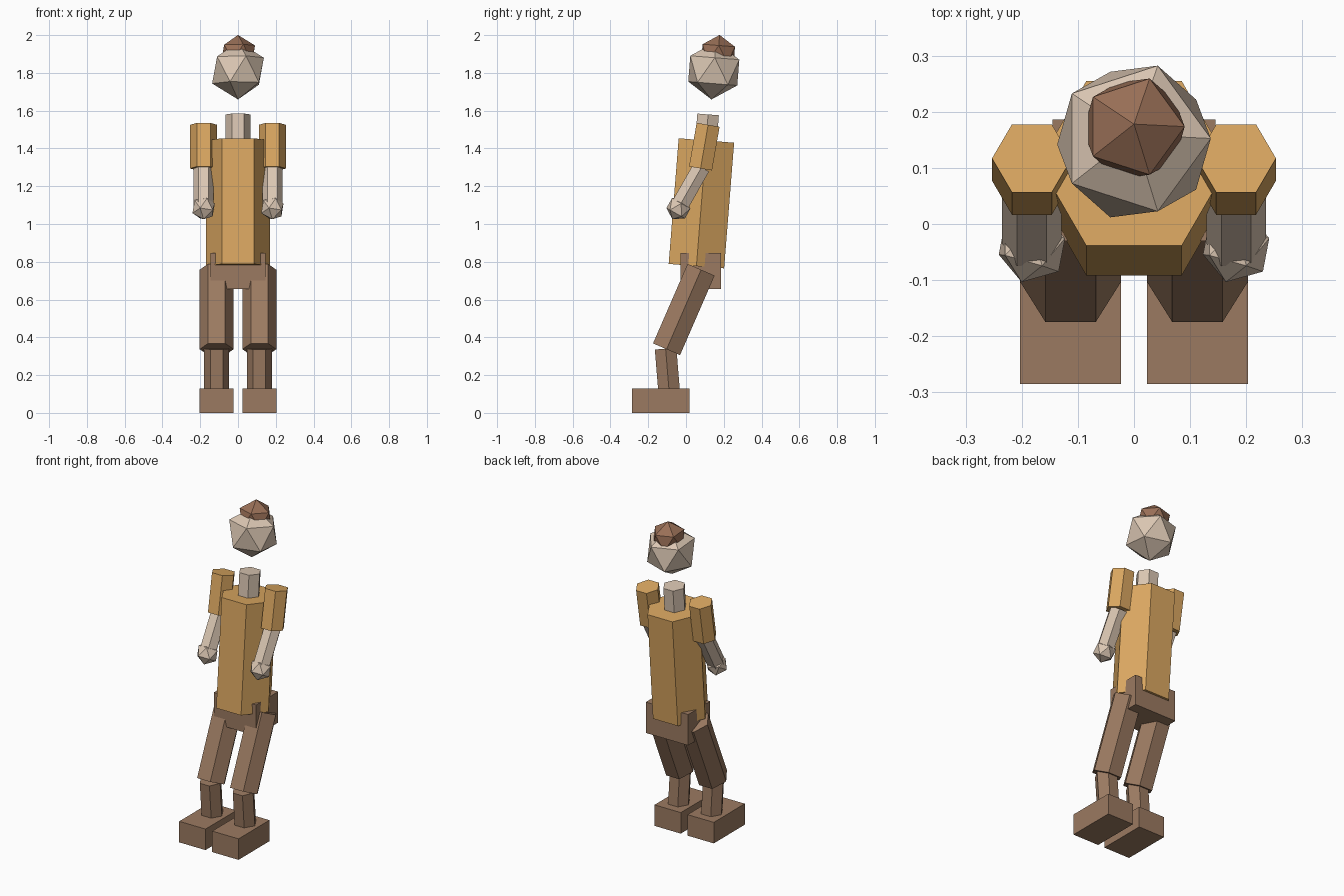
import bpy
import bmesh
from math import atan2, pi
from mathutils import Matrix, Vector

cube = bpy.data.objects.get("Cube")
if cube:
    bpy.data.objects.remove(cube, do_unlink=True)


def material(name, rgb):
    mat = bpy.data.materials.new(name)
    mat.use_nodes = True
    mat.diffuse_color = (*rgb, 1)
    mat.node_tree.nodes["Principled BSDF"].inputs["Base Color"].default_value = (*rgb, 1)
    return mat


MUSTARD = material("mustard shirt", (0.71, 0.39, 0.12))
BROWN = material("brown trousers", (0.33, 0.195, 0.12))
HAIR = material("chestnut hair", (0.32, 0.16, 0.095))
SKIN = material("pale skin", (0.71, 0.57, 0.45))


def finish(name, bm, mat):
    mesh = bpy.data.meshes.new(name)
    bm.to_mesh(mesh)
    bm.free()
    mesh.materials.append(mat)
    bpy.context.collection.objects.link(bpy.data.objects.new(name, mesh))


def lean(bottom, top):
    """Rotation about x that turns z towards the line from bottom to top."""
    return Matrix.Rotation(atan2(bottom[0] - top[0], top[1] - bottom[1]), 4, "X")


def limb(name, mat, x, radius, bottom, top):
    """Six-sided prism between two (y, z) points."""
    a, b = Vector((x, *bottom)), Vector((x, *top))
    frame = Matrix.Translation((a + b) / 2) @ lean(bottom, top) @ Matrix.Rotation(pi / 2, 4, "Z")
    bm = bmesh.new()
    bmesh.ops.create_cone(bm, cap_ends=True, segments=6, radius1=radius, radius2=radius,
                          depth=(b - a).length, matrix=frame)
    finish(name, bm, mat)


def ball(name, mat, center, radius, rotation):
    """Twenty-sided ball."""
    bm = bmesh.new()
    bmesh.ops.create_icosphere(bm, subdivisions=1, radius=radius,
                               matrix=Matrix.Translation(center) @ rotation)
    finish(name, bm, mat)


def box(name, mat, low, high):
    low, high = Vector(low), Vector(high)
    bm = bmesh.new()
    bmesh.ops.create_cube(bm, size=1, matrix=Matrix.Translation((low + high) / 2)
                          @ Matrix.Diagonal((*(high - low), 1)))
    finish(name, bm, mat)


# Trunk and head
waist, chest = (0.055, 0.777), (0.108, 1.442)
spine = lean(waist, chest)
limb("torso", MUSTARD, 0, 0.17, waist, chest)
limb("neck", SKIN, 0, 0.066, (0.106, 1.44), (0.117, 1.58))
ball("head", SKIN, (0, 0.147, 1.812), 0.153, spine)
ball("hair", HAIR, (0, 0.17, 1.9), 0.101, spine)
box("pelvis", BROWN, (-0.145, -0.03, 0.655), (0.145, 0.186, 0.846))

# Arms and legs
shoulder, elbow, wrist = (0.117, 1.525), (0.077, 1.294), (-0.035, 1.095)
for side, s in (("left", 1), ("right", -1)):
    arm, leg = s * 0.182, s * 0.113
    limb(side + "_upper_arm", MUSTARD, arm, 0.071, elbow, shoulder)
    limb(side + "_forearm", SKIN, arm, 0.053, wrist, (0.082, 1.3))
    ball(side + "_hand", SKIN, (arm, -0.04, 1.083), 0.066, lean(wrist, elbow))
    limb(side + "_thigh", BROWN, leg, 0.09, (-0.103, 0.337), (0.08, 0.758))
    limb(side + "_shin", BROWN, leg, 0.066, (-0.09, 0.12), (-0.108, 0.34))
    box(side + "_foot", BROWN, (leg - 0.09, -0.285, 0), (leg + 0.09, 0.018, 0.13))
